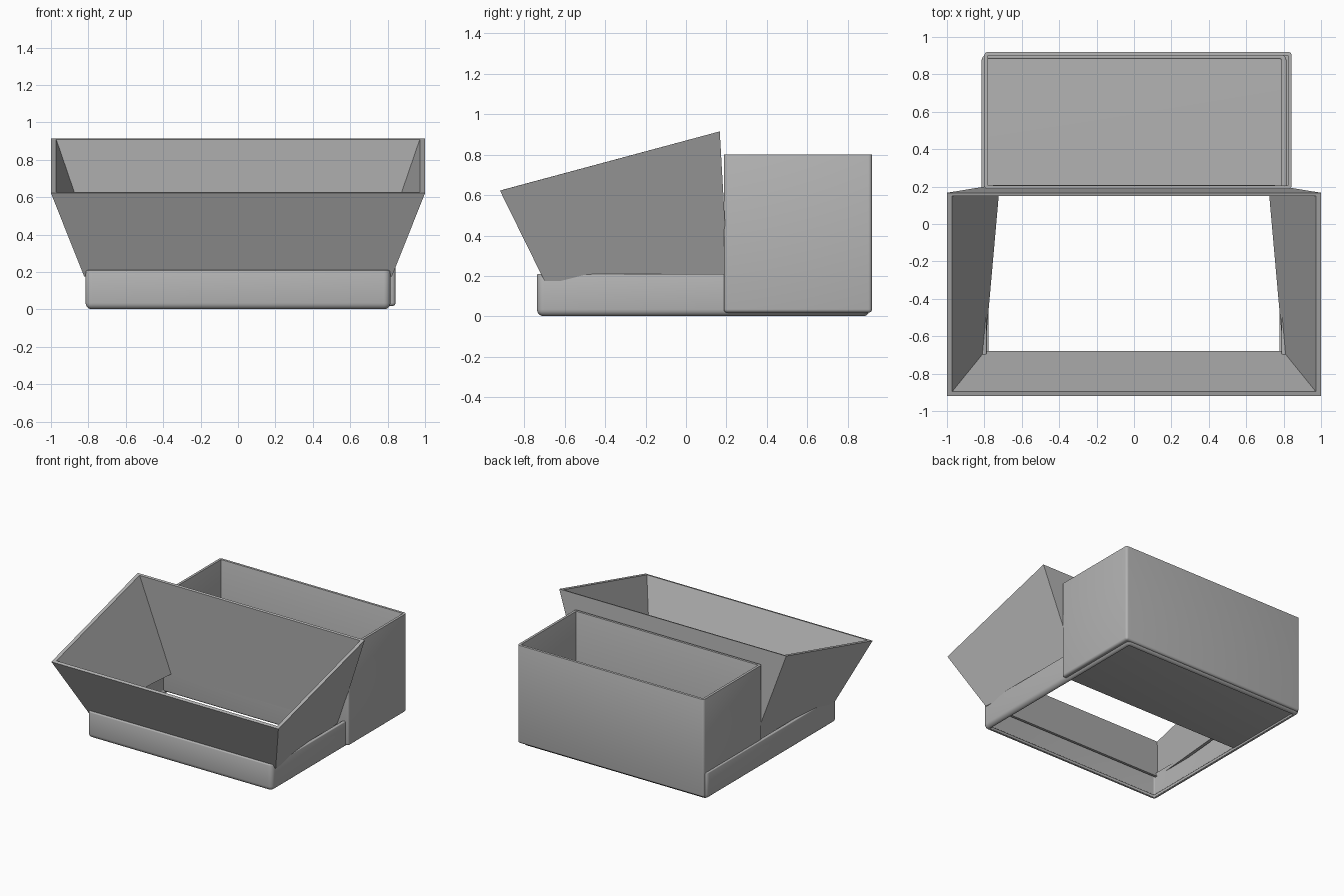
import bpy
import bmesh

if "Cube" in bpy.data.objects:
    bpy.data.objects.remove(bpy.data.objects["Cube"], do_unlink=True)

grey = bpy.data.materials.new("plain_grey")
grey.use_nodes = True
colour = (0.45, 0.45, 0.45, 1)
grey.diffuse_color = colour
grey.node_tree.nodes["Principled BSDF"].inputs["Base Color"].default_value = colour


def finish(bm, name):
    bmesh.ops.recalc_face_normals(bm, faces=bm.faces)
    mesh = bpy.data.meshes.new(name)
    bm.to_mesh(mesh)
    bm.free()
    obj = bpy.data.objects.new(name, mesh)
    mesh.materials.append(grey)
    bpy.context.collection.objects.link(obj)
    return obj


def smooth(obj):
    bpy.ops.object.select_all(action='DESELECT')
    obj.select_set(True)
    bpy.context.view_layer.objects.active = obj
    bpy.ops.object.shade_smooth_by_angle(angle=0.6)


def rounded_tray(name, low, high, radius, wall, floor):
    """Rounded box without a lid, with or without a floor."""
    bm = bmesh.new()
    bmesh.ops.create_cube(bm, size=1)
    for v in bm.verts:
        for i in range(3):
            v.co[i] = high[i] if v.co[i] > 0 else low[i]
    top = [f for f in bm.faces if f.normal.z > 0.9]
    bmesh.ops.delete(bm, geom=top, context='FACES_ONLY')
    edges = [e for e in bm.edges if not e.is_boundary]
    bmesh.ops.bevel(bm, geom=edges, offset=radius, segments=5,
                    profile=0.5, affect='EDGES')
    if not floor:
        bm.normal_update()
        base = max((f for f in bm.faces if abs(f.normal.z) > 0.99),
                   key=lambda f: f.calc_area())
        bmesh.ops.delete(bm, geom=[base], context='FACES')
    obj = finish(bm, name)
    # An open shell can be turned inside out, so the walls face out by rule
    side = max(obj.data.polygons, key=lambda p: p.center.y)
    if side.normal.y < 0:
        obj.data.flip_normals()
    shell = obj.modifiers.new("wall", 'SOLIDIFY')
    shell.thickness = wall
    shell.offset = -1
    rim = obj.modifiers.new("soft_rim", 'BEVEL')
    rim.width = 0.006
    rim.segments = 2
    rim.limit_method = 'ANGLE'
    rim.angle_limit = 1.0
    smooth(obj)


# Low frame and the storage box standing in its rear half
rounded_tray("base_frame", (-0.815, -0.737, 0), (0.815, 0.908, 0.21),
             0.035, 0.026, False)
rounded_tray("rear_box", (-0.80, 0.187, 0.018), (0.842, 0.92, 0.80),
             0.018, 0.02, True)


# Sloping hopper: each loop is (half width, y, z) for its front and back
def loop(bm, front, back):
    corners = [(-front[0], *front[1:]), (front[0], *front[1:]),
               (back[0], *back[1:]), (-back[0], *back[1:])]
    return [bm.verts.new(c) for c in corners]


bm = bmesh.new()
loops = [loop(bm, (1, -0.92, 0.622), (1, 0.167, 0.915)),
         loop(bm, (0.972, -0.896, 0.629), (0.972, 0.15, 0.91)),
         loop(bm, (0.797, -0.68, 0.175), (0.72, 0.187, 0.175)),
         loop(bm, (0.822, -0.70, 0.175), (0.742, 0.209, 0.175))]
for a, b in zip(loops, loops[1:] + loops[:1]):
    for i in range(4):
        j = (i + 1) % 4
        bm.faces.new((a[i], a[j], b[j], b[i]))
finish(bm, "hopper")
